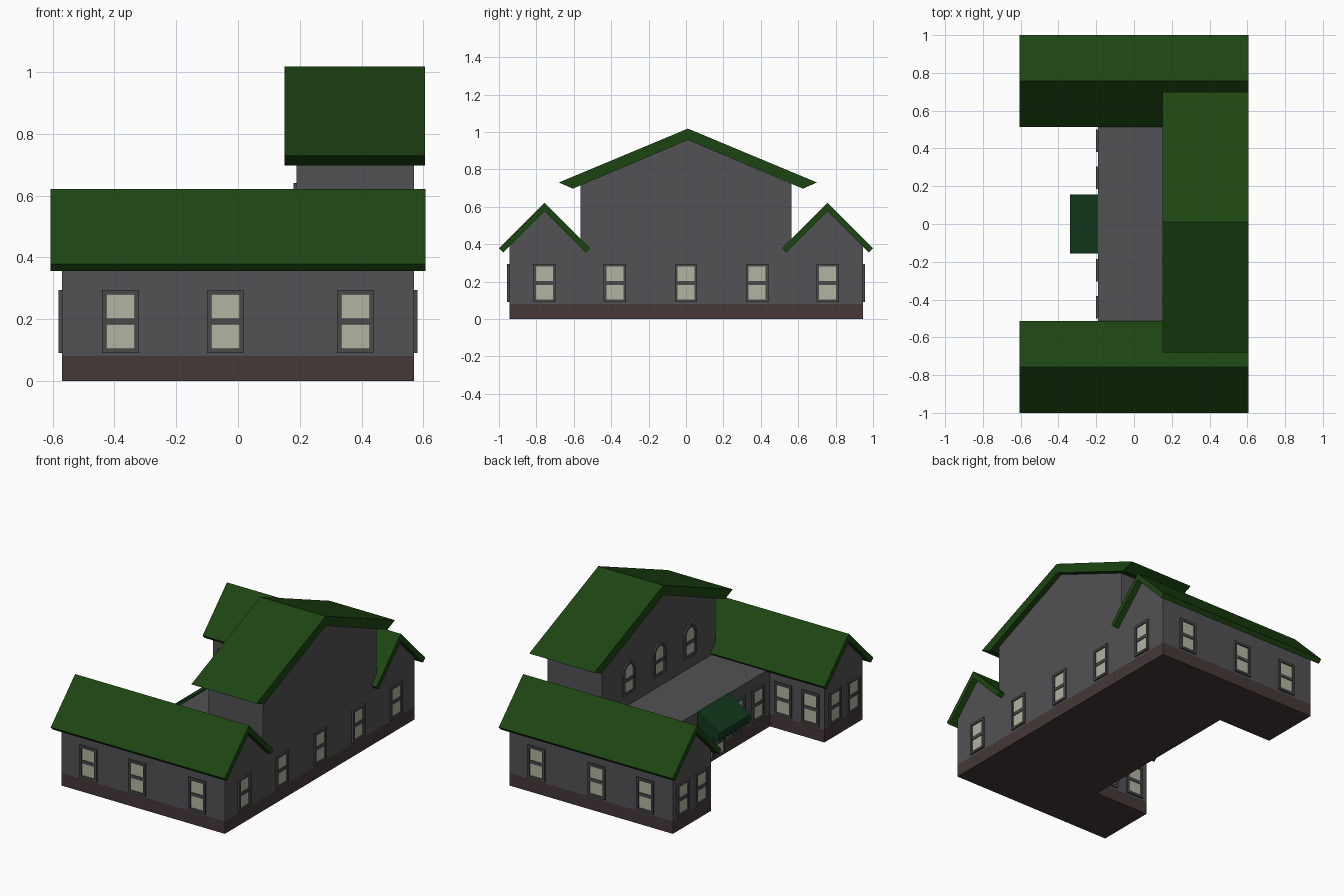
import bpy, math
from mathutils import Matrix, Vector

if "Cube" in bpy.data.objects:
    bpy.data.objects.remove(bpy.data.objects["Cube"])


def material(name, rgb):
    m = bpy.data.materials.new(name)
    m.diffuse_color = (*rgb, 1)
    m.use_nodes = True
    m.node_tree.nodes["Principled BSDF"].inputs["Base Color"].default_value = m.diffuse_color
    return m


WALL = material("wall_grey", (0.085, 0.085, 0.09))
TRIM = material("trim_grey", (0.065, 0.067, 0.068))
BASE = material("base_brown", (0.06, 0.04, 0.04))
ROOF = material("roof_green", (0.012, 0.06, 0.006))
AWNING = material("awning_green", (0.006, 0.04, 0.012))
GLASS = material("glass", (0.45, 0.45, 0.36))


def mesh_object(name, verts, faces, mat, matrix=Matrix()):
    me = bpy.data.meshes.new(name)
    me.from_pydata([matrix @ Vector(v) for v in verts], [], faces)
    me.materials.append(mat)
    ob = bpy.data.objects.new(name, me)
    bpy.context.collection.objects.link(ob)
    return ob


def prism(name, pts, a, b, axis, mat, matrix=Matrix()):
    """Extrude a 2D outline from a to b along the axis (x: y,z / y: x,z / z: x,y)."""
    put = {"x": lambda p, t: (t, p[0], p[1]),
           "y": lambda p, t: (p[0], t, p[1]),
           "z": lambda p, t: (p[0], p[1], t)}[axis]
    n = len(pts)
    area = sum(pts[i - 1][0] * pts[i][1] - pts[i][0] * pts[i - 1][1] for i in range(n))
    if (area > 0) == (axis == "y"):
        pts = pts[::-1]
    verts = [put(p, a) for p in pts] + [put(p, b) for p in pts]
    faces = [tuple(reversed(range(n))), tuple(range(n, 2 * n))]
    faces += [(i, (i + 1) % n, n + (i + 1) % n, n + i) for i in range(n)]
    return mesh_object(name, verts, faces, mat, matrix)


def rect(u0, u1, v0, v1):
    return [(u0, v0), (u1, v0), (u1, v1), (u0, v1)]


def outline(w, z0, z1, arched):
    """Window outline, optionally with a round head."""
    if not arched:
        return rect(-w, w, z0, z1)
    arc = [(w * math.cos(math.pi * i / 12), z1 - w + w * math.sin(math.pi * i / 12))
           for i in range(13)]
    return [(-w, z0), (w, z0)] + arc


def window(name, x, y, angle, z0=0.09, z1=0.295, w=0.06, arched=False, mid=None):
    """Framed window; angle 0 faces -y, 90 faces +x."""
    mat = Matrix.Translation((x, y, 0)) @ Matrix.Rotation(math.radians(angle), 4, "Z")
    t = 0.015
    out = outline(w, z0, z1, arched)
    inn = outline(w - t, z0 + t, z1 - t, arched)
    n = len(out)
    verts = ([(u, -0.011, z) for u, z in out] + [(u, -0.011, z) for u, z in inn]
             + [(u, 0, z) for u, z in out] + [(u, 0, z) for u, z in inn])
    faces = []
    for i in range(n):
        j = (i + 1) % n
        faces += [(i, j, n + j, n + i), (j, i, 2 * n + i, 2 * n + j),
                  (n + i, n + j, 3 * n + j, 3 * n + i)]
    mesh_object(name + "_frame", verts, faces, TRIM, mat)
    prism(name + "_glass", inn, -0.003, 0, "y", GLASS, mat)
    m = mid or (z0 + z1) / 2
    prism(name + "_rail", rect(t - w, w - t, m - 0.01, m + 0.01), -0.008, 0, "y", TRIM, mat)


# U-shaped plinth
prism("plinth", [(-0.57, -0.945), (0.57, -0.945), (0.57, 0.945), (-0.57, 0.945),
                 (-0.57, 0.565), (-0.19, 0.565), (-0.19, -0.565), (-0.57, -0.565)],
      0, 0.08, "z", BASE)

# Flat-roofed middle and the tall gabled hall above it
prism("middle_walls", rect(-0.565, 0.565, 0.08, 0.365), -0.19, 0.57, "x", WALL)
prism("hall_walls", [(-0.565, 0.365), (0.565, 0.365), (0.565, 0.722), (0.01, 0.957),
                     (-0.565, 0.717)], 0.19, 0.57, "x", WALL)
prism("hall_roof", [(-0.68, 0.73), (0.01, 1.018), (0.70, 0.73), (0.625, 0.697),
                    (0.01, 0.957), (-0.605, 0.697)], 0.15, 0.605, "x", ROOF)

# Side wings
for s, side in ((-1, "front"), (1, "back")):
    prism(side + "_wing_walls",
          [(s * y, z) for y, z in ((0.565, 0.08), (0.945, 0.08), (0.945, 0.389),
                                   (0.757, 0.577), (0.565, 0.385))],
          -0.57, 0.57, "x", WALL)
    prism(side + "_wing_roof",
          [(s * y, z) for y, z in ((1.0, 0.379), (0.757, 0.622), (0.514, 0.379),
                                   (0.536, 0.356), (0.757, 0.577), (0.978, 0.356))],
          -0.607, 0.607, "x", ROOF)
    # Wing windows: outer side, courtyard side, end wall
    for x in (-0.38, -0.04, 0.38):
        window(side + "_wing_window", x, s * 0.945, 0 if s < 0 else 180)
    for x in (-0.475, -0.285):
        window(side + "_court_window", x, s * 0.565, 180 if s < 0 else 0)
    for y in (0.665, 0.85):
        window(side + "_end_window", -0.57, s * y, -90)
    # Windows beside the entrance
    for y in (0.245, 0.44):
        window(side + "_entry_window", -0.19, s * y, -90)

# Right wall windows
for y in (-0.757, -0.38, 0, 0.38, 0.757):
    window("right_window", 0.57, y, 90)

# Arched hall windows
for y in (-0.305, 0, 0.305):
    window("arched_window", 0.19, y, -90, 0.44, 0.64, 0.06, True, 0.53)

# Double entrance door
for y in (-0.056, 0.056):
    window("door", -0.19, y, -90, 0.01, 0.26, 0.055, False, 0.1)

# Entrance awning: sloped slab, side cheeks and scalloped valance
prism("awning_top", [(-0.19, 0.37), (-0.34, 0.272), (-0.34, 0.262), (-0.19, 0.36)],
      -0.155, 0.155, "y", AWNING)
for y in (-0.155, 0.15):
    prism("awning_cheek", [(-0.19, 0.362), (-0.34, 0.264), (-0.34, 0.24), (-0.19, 0.24)],
          y, y + 0.005, "y", AWNING)


def scallops(a, b, count):
    step = (b - a) / count
    pts = [(b, 0.266), (a, 0.266)]
    for k in range(count):
        pts += [(a + step * (k + 0.5 - 0.5 * math.cos(math.pi * i / 6)),
                 0.24 - 0.022 * math.sin(math.pi * i / 6)) for i in range(6)]
    return pts + [(b, 0.24)]


prism("awning_valance", scallops(-0.155, 0.155, 8), -0.34, -0.335, "x", AWNING)
for y in (-0.155, 0.15):
    prism("awning_side_valance", scallops(-0.335, -0.19, 4), y, y + 0.005, "y", AWNING)
